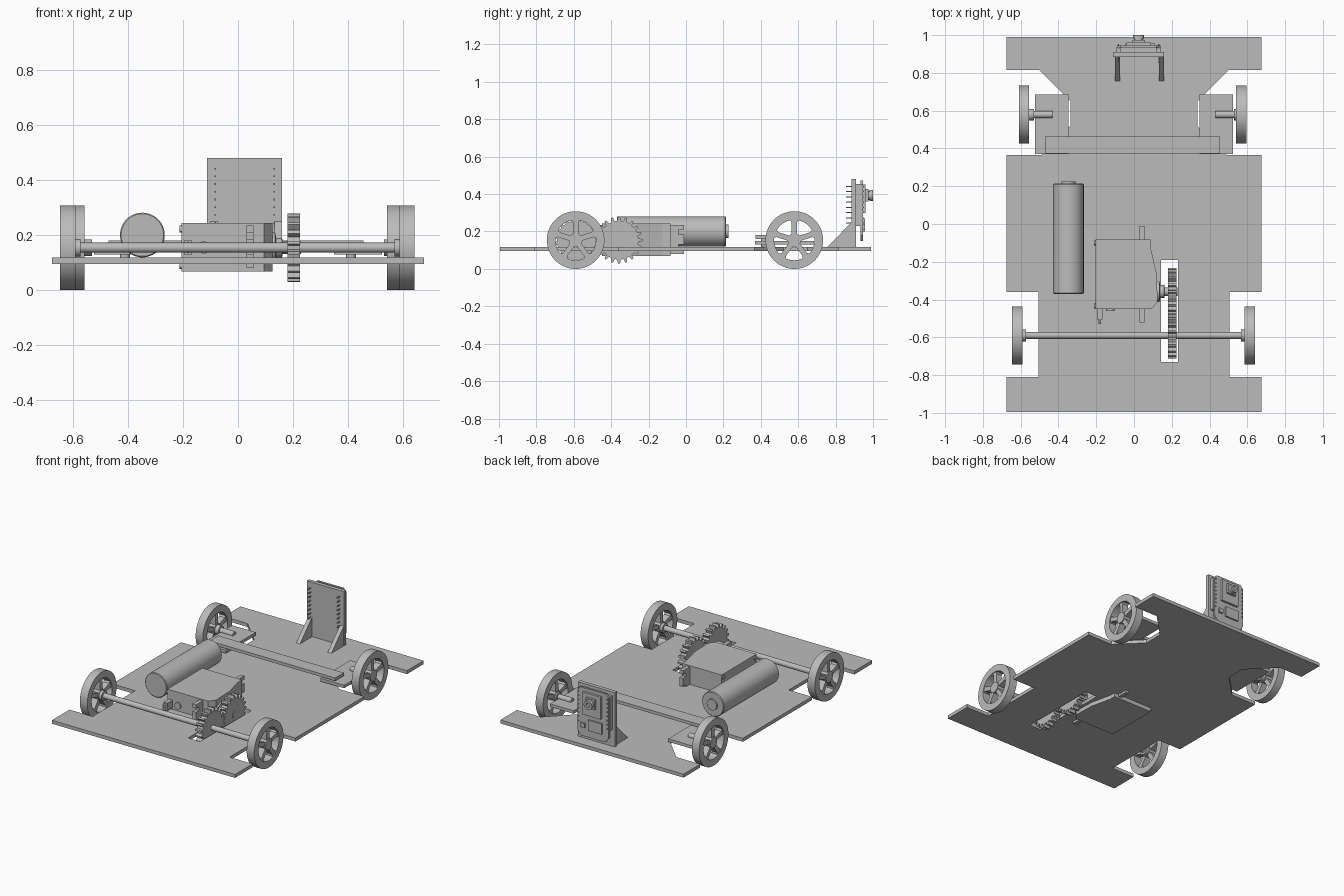
import bpy, bmesh, math
from mathutils import Vector

if "Cube" in bpy.data.objects:
    bpy.data.objects.remove(bpy.data.objects["Cube"])

grey = bpy.data.materials.new("plain grey")
grey.use_nodes = True
grey.diffuse_color = (0.5, 0.5, 0.5, 1)
grey.node_tree.nodes["Principled BSDF"].inputs["Base Color"].default_value = (0.5, 0.5, 0.5, 1)


def finish(name, bm, smooth=False):
    bmesh.ops.remove_doubles(bm, verts=bm.verts, dist=1e-5)
    bmesh.ops.recalc_face_normals(bm, faces=bm.faces)
    mesh = bpy.data.meshes.new(name)
    bm.to_mesh(mesh)
    bm.free()
    mesh.materials.append(grey)
    ob = bpy.data.objects.new(name, mesh)
    bpy.context.collection.objects.link(ob)
    if smooth:
        bpy.ops.object.select_all(action="DESELECT")
        bpy.context.view_layer.objects.active = ob
        ob.select_set(True)
        bpy.ops.object.shade_smooth_by_angle(angle=math.radians(35))
    return ob


def place(axis, a, b, h):
    """Put a flat point (a, b) at height h along the axis."""
    return Vector({"x": (h, a, b), "y": (a, h, b), "z": (a, b, h)}[axis])


def add_prism(bm, axis, pts, lo, hi):
    base = [bm.verts.new(place(axis, a, b, lo)) for a, b in pts]
    top = [bm.verts.new(place(axis, a, b, hi)) for a, b in pts]
    bm.faces.new(base)
    bm.faces.new(top)
    for i in range(len(pts)):
        j = (i + 1) % len(pts)
        bm.faces.new((base[i], base[j], top[j], top[i]))


def prism(name, axis, pts, lo, hi):
    bm = bmesh.new()
    add_prism(bm, axis, pts, lo, hi)
    return finish(name, bm)


def box(name, x, y, z):
    return prism(name, "z", [(x[0], y[0]), (x[1], y[0]), (x[1], y[1]), (x[0], y[1])], *z)


def add_lathe(bm, axis, centre, profile, closed=False, n=48):
    """Revolve (radius, position) points about an axis through centre."""
    rings = []
    for r, h in profile:
        rings.append([bm.verts.new(place(axis, centre[0] + r * math.cos(t), centre[1] + r * math.sin(t), h))
                      for t in (math.tau * k / n for k in range(n))])
    if not closed:
        bm.faces.new(rings[0])
        bm.faces.new(rings[-1])
    for i in range(len(rings) if closed else len(rings) - 1):
        p, q = rings[i], rings[(i + 1) % len(rings)]
        for k in range(n):
            m = (k + 1) % n
            bm.faces.new((p[k], p[m], q[m], q[k]))


def lathe(name, axis, centre, profile, closed=False, n=48):
    bm = bmesh.new()
    add_lathe(bm, axis, centre, profile, closed, n)
    return finish(name, bm, True)


def rod(name, axis, centre, r, lo, hi, n=32):
    return lathe(name, axis, centre, [(r, lo), (r, hi)], n=n)


AXLE_Z = 0.154
REAR_Y, FRONT_Y = 0.579, -0.59

# Chassis plate with a gear slot
half = [(0.675, -0.995), (0.675, -0.81), (0.505, -0.81), (0.505, -0.36), (0.675, -0.36),
        (0.675, 0.365), (0.49, 0.365), (0.335, 0.52), (0.335, 0.65), (0.5, 0.815),
        (0.675, 0.815), (0.675, 0.99)]
chassis = prism("chassis", "z", half + [(-x, y) for x, y in reversed(half)], 0.095, 0.118)
cutter = box("slot_cutter", (0.143, 0.232), (-0.73, -0.19), (0.05, 0.16))
cutter.hide_render = True
mod = chassis.modifiers.new("slot", "BOOLEAN")
mod.operation, mod.object, mod.solver = "DIFFERENCE", cutter, "EXACT"
bpy.context.view_layer.objects.active = chassis
bpy.ops.object.modifier_apply(modifier="slot")
bpy.data.objects.remove(cutter)


# Wheels: rim, hub and five flared spokes
def wheel(name, lo, hi, y):
    c = (y, AXLE_Z)
    lathe(name + "_rim", "x", c, [(0.154, lo), (0.154, hi), (0.108, hi), (0.108, lo)], True, 64)
    rod(name + "_hub", "x", c, 0.036, lo, hi)
    bm = bmesh.new()
    for k in range(5):
        t = math.tau * k / 5 + math.pi / 2
        u, v = Vector((math.cos(t), math.sin(t))), Vector((-math.sin(t), math.cos(t)))
        shape = [(0.025, -0.014), (0.095, -0.014), (0.111, -0.026),
                 (0.111, 0.026), (0.095, 0.014), (0.025, 0.014)]
        add_prism(bm, "x", [tuple(Vector(c) + u * a + v * b) for a, b in shape], lo + 0.006, hi - 0.006)
    finish(name + "_spokes", bm)


wheel("front_right_wheel", -0.645, -0.59, FRONT_Y)
wheel("front_left_wheel", 0.585, 0.64, FRONT_Y)
wheel("rear_right_wheel", -0.61, -0.557, REAR_Y)
wheel("rear_left_wheel", 0.54, 0.595, REAR_Y)

# Drive axle with collars
rod("drive_axle", "x", (FRONT_Y, AXLE_Z), 0.018, -0.6, 0.6)
rod("drive_collar_right", "x", (FRONT_Y, AXLE_Z), 0.031, -0.592, -0.572)
rod("drive_collar_left", "x", (FRONT_Y, AXLE_Z), 0.031, 0.567, 0.587)

# Steering plates, stub axles and tie bar
for side, s in (("right", -1), ("left", 1)):
    box("steering_plate_" + side, sorted((s * 0.348, s * 0.523)), (0.37, 0.685), (0.13, 0.15))
    d = -0.008 if s > 0 else 0.008
    rod("stub_axle_" + side, "x", (REAR_Y, AXLE_Z), 0.018, *sorted((s * 0.44 + d, s * 0.565)))
    rod("stub_collar_" + side, "x", (REAR_Y, AXLE_Z), 0.03, *sorted((s * 0.538 + d, s * 0.56)))
    rod("steering_pivot_" + side, "z", (s * 0.41, 0.42), 0.018, 0.11, 0.165, 20)
box("tie_bar", (-0.47, 0.456), (0.372, 0.463), (0.16, 0.18))

# Battery cell with end button
lathe("battery", "y", (-0.347, 0.2),
      [(0.077, -0.37), (0.081, -0.366), (0.081, 0.209), (0.077, 0.214), (0.036, 0.214), (0.036, 0.226)], n=64)

# Motor housing with sloping shaft side
prism("motor_housing", "z", [(-0.205, -0.45), (0.095, -0.45), (0.125, -0.41), (0.12, -0.265),
                             (0.088, -0.125), (0.088, -0.083), (-0.205, -0.083)], 0.068, 0.243)
for z in (0.09, 0.222):
    for y in (-0.435, -0.1):
        rod("housing_screw", "x", (y, z), 0.013, -0.212, -0.2, 16)
# Slotted mounting ears, mirrored about the housing centre
for name, s in (("front", -1), ("back", 1)):
    ear = [(0, 0.08), (0.075, 0.08), (0.075, 0.105), (0.045, 0.105), (0.045, 0.13), (0.075, 0.13),
           (0.075, 0.185), (0.045, 0.185), (0.045, 0.21), (0.075, 0.21), (0.075, 0.235), (0, 0.235)]
    prism("mounting_ear_" + name, "x", [(-0.266 + s * (0.18 + a), z) for a, z in ear], 0.03, 0.056)
box("motor_cable", (-0.195, -0.167), (-0.505, -0.44), (0.13, 0.18))
for z in (0.14, 0.155, 0.17):
    rod("motor_wire", "y", (-0.181, z), 0.006, -0.53, -0.5, 12)
rod("front_boss", "y", (-0.125, 0.155), 0.022, -0.46, -0.44, 20)

# Motor shaft
MOTOR_Y = -0.358
lathe("motor_shaft", "x", (MOTOR_Y, AXLE_Z),
      [(0.055, 0.1), (0.055, 0.135), (0.035, 0.138), (0.035, 0.16), (0.022, 0.162), (0.022, 0.229)])


# Meshing gears
def gear(name, y, phase, teeth=20):
    pts = []
    for k in range(teeth):
        for f, r in ((-0.28, 0.104), (-0.14, 0.125), (0.14, 0.125), (0.28, 0.104)):
            t = math.tau * (k + f + phase) / teeth
            pts.append((y + r * math.cos(t), AXLE_Z + r * math.sin(t)))
    prism(name, "x", pts, 0.18, 0.225)


gear("motor_gear", MOTOR_Y, 0)
gear("axle_gear", FRONT_Y + 0.003, 0.5)

# Camera stand with two gussets
box("camera_stand", (-0.112, 0.16), (0.885, 0.91), (0.1, 0.48))
for name, x in (("right", -0.1), ("left", 0.132)):
    prism("gusset_" + name, "x", [(0.755, 0.117), (0.886, 0.117), (0.886, 0.25)], x, x + 0.027)

# Circuit board with pin headers
cx = 0.024
prism("circuit_board", "y", [(cx - 0.115, 0.18), (cx - 0.09, 0.15), (cx + 0.09, 0.15), (cx + 0.115, 0.18),
                             (cx + 0.115, 0.45), (cx + 0.095, 0.472), (cx - 0.095, 0.472), (cx - 0.115, 0.45)],
      0.932, 0.945)
for side, s in (("right", -1), ("left", 1)):
    x = cx + s * 0.107
    box("header_strip_" + side, (x - 0.012, x + 0.012), (0.908, 0.934), (0.23, 0.455))
    bm = bmesh.new()
    for k in range(8):
        z = 0.245 + k * 0.028
        add_prism(bm, "y", [(x - 0.003, z - 0.003), (x + 0.003, z - 0.003),
                            (x + 0.003, z + 0.003), (x - 0.003, z + 0.003)], 0.856, 0.952)
    finish("header_pins_" + side, bm)

# Board parts and camera
box("card_slot", (cx - 0.065, cx + 0.065), (0.944, 0.96), (0.3, 0.45))
box("chip", (cx - 0.07, cx + 0.03), (0.944, 0.956), (0.2, 0.27))
box("lamp", (cx + 0.055, cx + 0.085), (0.944, 0.958), (0.21, 0.24))
box("camera_body", (cx - 0.033, cx + 0.033), (0.955, 0.975), (0.36, 0.426))
lathe("camera_lens", "y", (cx, 0.393), [(0.024, 0.97), (0.024, 0.98), (0.03, 0.98), (0.03, 1.0),
                                        (0.015, 1.0), (0.012, 0.992)], n=32)
